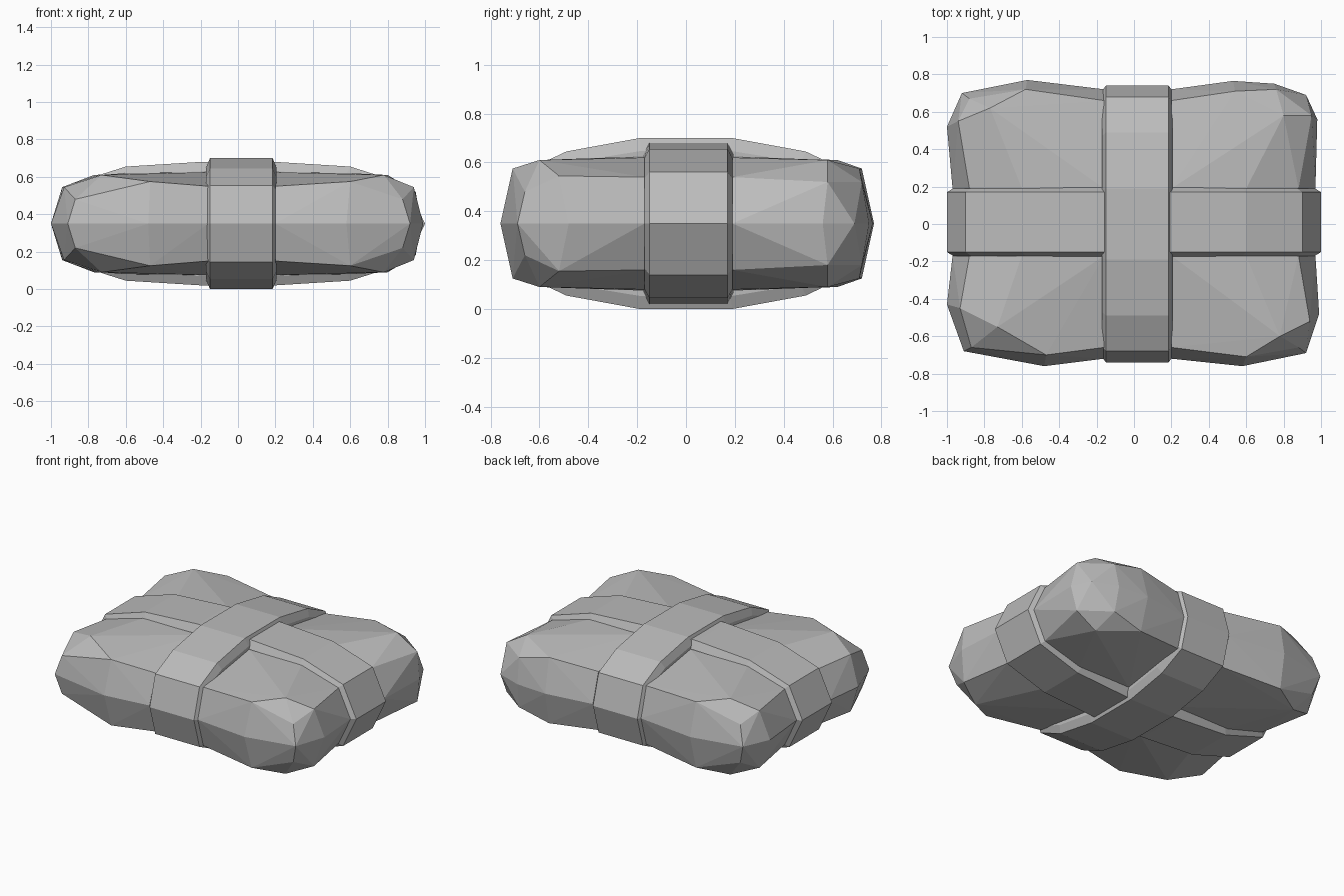
import bpy
import bmesh
import math

MID = 0.35  # height of the horizontal symmetry plane

cube = bpy.data.objects.get("Cube")
if cube:
    bpy.data.objects.remove(cube, do_unlink=True)

grey = bpy.data.materials.new("plain grey")
grey.use_nodes = True
shade = (0.5, 0.5, 0.5, 1.0)
grey.diffuse_color = shade
grey.node_tree.nodes["Principled BSDF"].inputs["Base Color"].default_value = shade


def finish(name, bm):
    """Clean the mesh, keep it flat shaded and link it as an object."""
    bmesh.ops.recalc_face_normals(bm, faces=bm.faces)
    mesh = bpy.data.meshes.new(name)
    bm.to_mesh(mesh)
    bm.free()
    mesh.materials.append(grey)
    obj = bpy.data.objects.new(name, mesh)
    bpy.context.collection.objects.link(obj)
    return obj


def cushion(name, side, depth, inner_x, inner_y, rim, crown):
    """One puffed quarter: a convex shell around its rim and its crown points.

    side and depth are the signs of x and y; all points are given unsigned.
    """
    # Edges that tuck under the two straps
    seam_crown = [
        (inner_x, inner_y, 0.625),
        (0.6, inner_y, 0.62),
        (0.88, inner_y, 0.54),
        (inner_x, 0.66, 0.55),
    ]
    seam_rim = [(inner_x, inner_y), (inner_x, 0.72), (0.97, inner_y)]

    bm = bmesh.new()
    for x, y in seam_rim + rim:
        bm.verts.new((side * x, depth * y, MID))
    for x, y, z in seam_crown + crown:
        for height in (z, 2 * MID - z):
            bm.verts.new((side * x, depth * y, height))
    hull = bmesh.ops.convex_hull(bm, input=bm.verts)
    leftover = [g for g in hull["geom_interior"] if isinstance(g, bmesh.types.BMVert)]
    bmesh.ops.delete(bm, geom=leftover, context="VERTS")
    bmesh.ops.dissolve_limit(bm, angle_limit=math.radians(1),
                             verts=bm.verts, edges=bm.edges)
    return finish(name, bm)


def strap(name, profile, low, high, bevel, axis):
    """A closed band with sloped edges, running round the bundle along one axis."""
    # Mirror the quarter profile into a full loop
    quarter = [(u, z - MID) for u, z in profile]
    upper = quarter + [(-u, z) for u, z in reversed(quarter)]
    lower = [(u, -z) for u, z in reversed(upper) if z > 0]
    loop = upper + lower

    # Edge rings sit closer to the middle than the outer band
    rings = [
        (low - bevel, 0.96, 0.85),
        (low, 1.0, 1.0),
        (high, 1.0, 1.0),
        (high + bevel, 0.96, 0.85),
    ]
    bm = bmesh.new()
    made = []
    for across, shrink, flatten in rings:
        row = []
        for u, z in loop:
            along, height = u * shrink, MID + z * flatten
            point = (along, across) if axis == "x" else (across, along)
            row.append(bm.verts.new((*point, height)))
        made.append(row)
    count = len(loop)
    for first, second in zip(made, made[1:]):
        for i in range(count):
            j = (i + 1) % count
            bm.faces.new((first[i], first[j], second[j], second[i]))
    bm.faces.new(made[0])
    bm.faces.new(made[-1])
    return finish(name, bm)


# Four padded quarters
cushion("front_right_cushion", -1, -1, 0.16, 0.17,
        rim=[(0.48, 0.76), (0.91, 0.68), (1.0, 0.43)],
        crown=[(0.47, 0.7, 0.575), (0.73, 0.55, 0.61),
               (0.87, 0.66, 0.48), (0.93, 0.45, 0.545)])
cushion("front_left_cushion", 1, -1, 0.2, 0.17,
        rim=[(0.58, 0.76), (0.92, 0.69), (0.99, 0.48)],
        crown=[(0.6, 0.71, 0.575), (0.78, 0.6, 0.61),
               (0.88, 0.66, 0.48), (0.94, 0.52, 0.545)])
cushion("back_right_cushion", -1, 1, 0.16, 0.19,
        rim=[(0.57, 0.77), (0.92, 0.7), (1.0, 0.52)],
        crown=[(0.58, 0.72, 0.575), (0.77, 0.62, 0.61),
               (0.88, 0.67, 0.48), (0.94, 0.55, 0.545)])
cushion("back_left_cushion", 1, 1, 0.2, 0.19,
        rim=[(0.53, 0.765), (0.75, 0.75), (0.92, 0.69), (0.98, 0.56)],
        crown=[(0.54, 0.71, 0.575), (0.76, 0.72, 0.52),
               (0.8, 0.58, 0.61), (0.95, 0.58, 0.52)])

# Two crossing straps
strap("lengthwise_strap",
      [(0.74, MID), (0.68, 0.555), (0.49, 0.645), (0.19, 0.7)],
      -0.15, 0.185, 0.022, "y")
strap("crosswise_strap",
      [(1.0, MID), (0.9, 0.56), (0.6, 0.655), (0.2, 0.68)],
      -0.15, 0.17, 0.025, "x")
